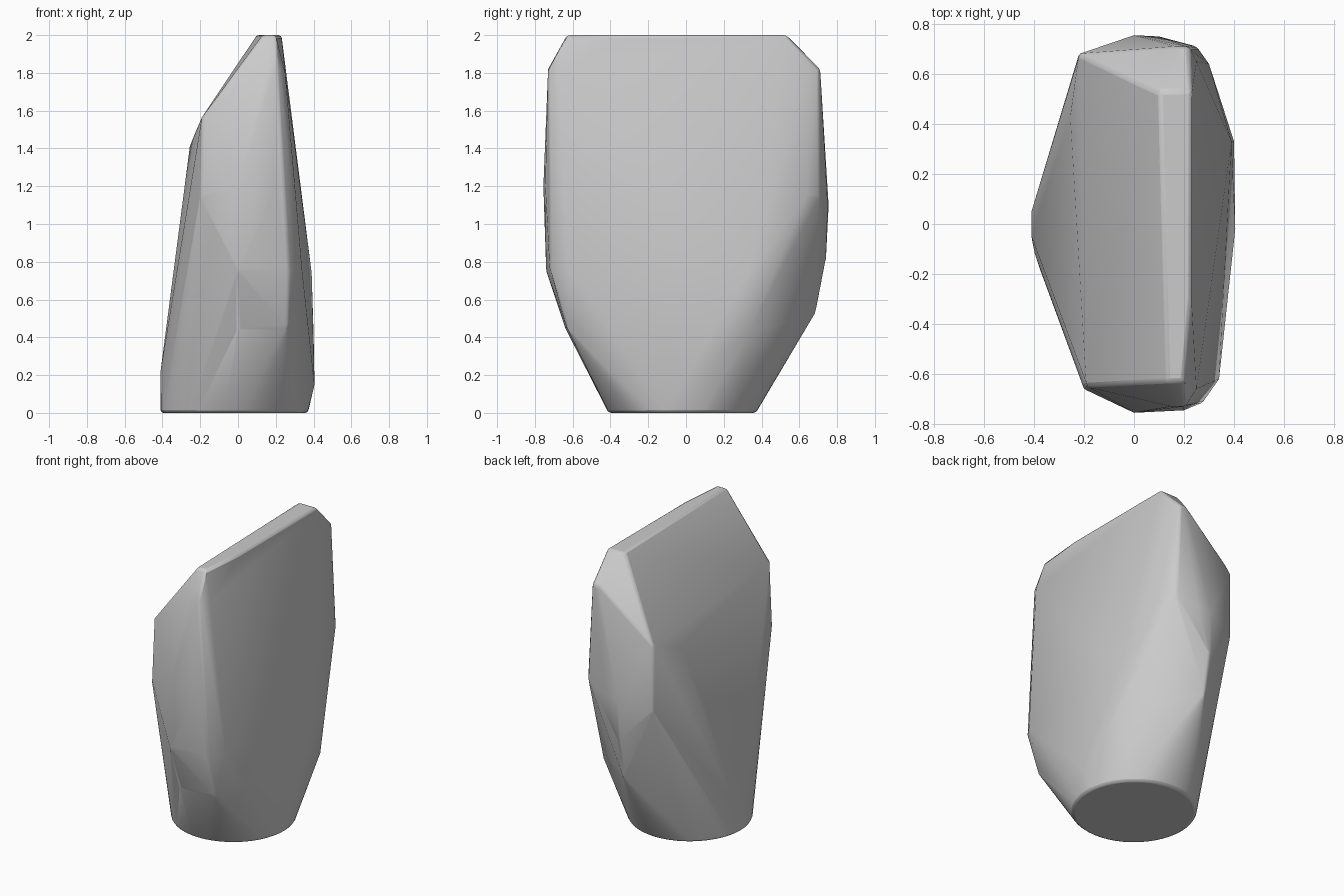
import bpy
import bmesh
from math import cos, sin, pi, radians

# Remove the default object
default_cube = bpy.data.objects.get("Cube")
if default_cube:
    bpy.data.objects.remove(default_cube, do_unlink=True)


def make_material(name, colour):
    material = bpy.data.materials.new(name)
    material.use_nodes = True
    material.diffuse_color = colour
    material.node_tree.nodes["Principled BSDF"].inputs["Base Color"].default_value = colour
    return material


def ring(radius, centre, height, segments=48):
    """Circle of points lying flat at the given height."""
    angles = [2 * pi * i / segments for i in range(segments)]
    return [(centre + radius * cos(a), centre + radius * sin(a), height) for a in angles]


def build_hull(name, points, material):
    """Wrap the points in a tight convex skin and shade it softly."""
    mesh = bpy.data.meshes.new(name)
    bm = bmesh.new()
    for point in points:
        bm.verts.new(point)
    result = bmesh.ops.convex_hull(bm, input=bm.verts)
    unused = {v for v in result["geom_interior"] + result["geom_unused"]
              if isinstance(v, bmesh.types.BMVert)}
    bmesh.ops.delete(bm, geom=list(unused), context="VERTS")
    bmesh.ops.dissolve_limit(bm, angle_limit=radians(1), verts=bm.verts, edges=bm.edges)
    bmesh.ops.recalc_face_normals(bm, faces=bm.faces)
    bm.to_mesh(mesh)
    bm.free()
    mesh.materials.append(material)
    body = bpy.data.objects.new(name, mesh)
    bpy.context.collection.objects.link(body)

    # Narrow rounding along the hard edges
    bevel = body.modifiers.new("soft_edges", "BEVEL")
    bevel.width = 0.015
    bevel.segments = 2
    bevel.limit_method = "ANGLE"
    bevel.angle_limit = radians(30)

    bpy.ops.object.select_all(action="DESELECT")
    body.select_set(True)
    bpy.context.view_layer.objects.active = body
    bpy.ops.object.shade_smooth_by_angle(angle=radians(35))
    return body


# Round foot of the block
foot = ring(0.39, -0.02, 0)

# Narrow ridge along the top
ridge = [(0.1, 0.53, 2), (0.23, 0.53, 2), (0.23, -0.3, 2),
         (0.13, -0.63, 2), (0.2, -0.63, 2)]

# Shoulders below the sloping cut
shoulders = [(-0.19, -0.65, 1.57), (-0.22, 0.68, 1.5), (-0.255, 0.43, 1.41),
             (-0.2, -0.66, 1.15), (-0.22, 0.68, 1.05)]

# Rounded front edge, from top to bottom
front_edge = [(0.15, -0.73, 1.82), (0.21, -0.73, 1.82), (0.25, -0.66, 1.8),
              (0, -0.755, 1.2), (0.2, -0.745, 1.2), (0, -0.74, 0.75),
              (0.27, -0.72, 0.75), (0.34, -0.62, 0.75),
              (0, -0.64, 0.45), (0.26, -0.63, 0.45)]

# Rounded back edge, from top to bottom
back_edge = [(0.17, 0.71, 1.82), (0.22, 0.71, 1.82), (0.25, 0.65, 1.8),
             (0, 0.755, 1.1), (0.1, 0.75, 1.1), (0.25, 0.71, 1.15),
             (0.3, 0.64, 1.15), (0, 0.74, 0.8), (0, 0.69, 0.54)]

# Bulging lower flanks
flanks = [(0.39, 0.33, 0.74), (0.4, 0.33, 0.42), (0.405, -0.02, 0.15),
          (-0.41, -0.05, 0.22), (-0.41, 0.05, 0.22)]

grey = make_material("plain grey", (0.6, 0.6, 0.6, 1))
build_hull("body", foot + ridge + shoulders + front_edge + back_edge + flanks, grey)
